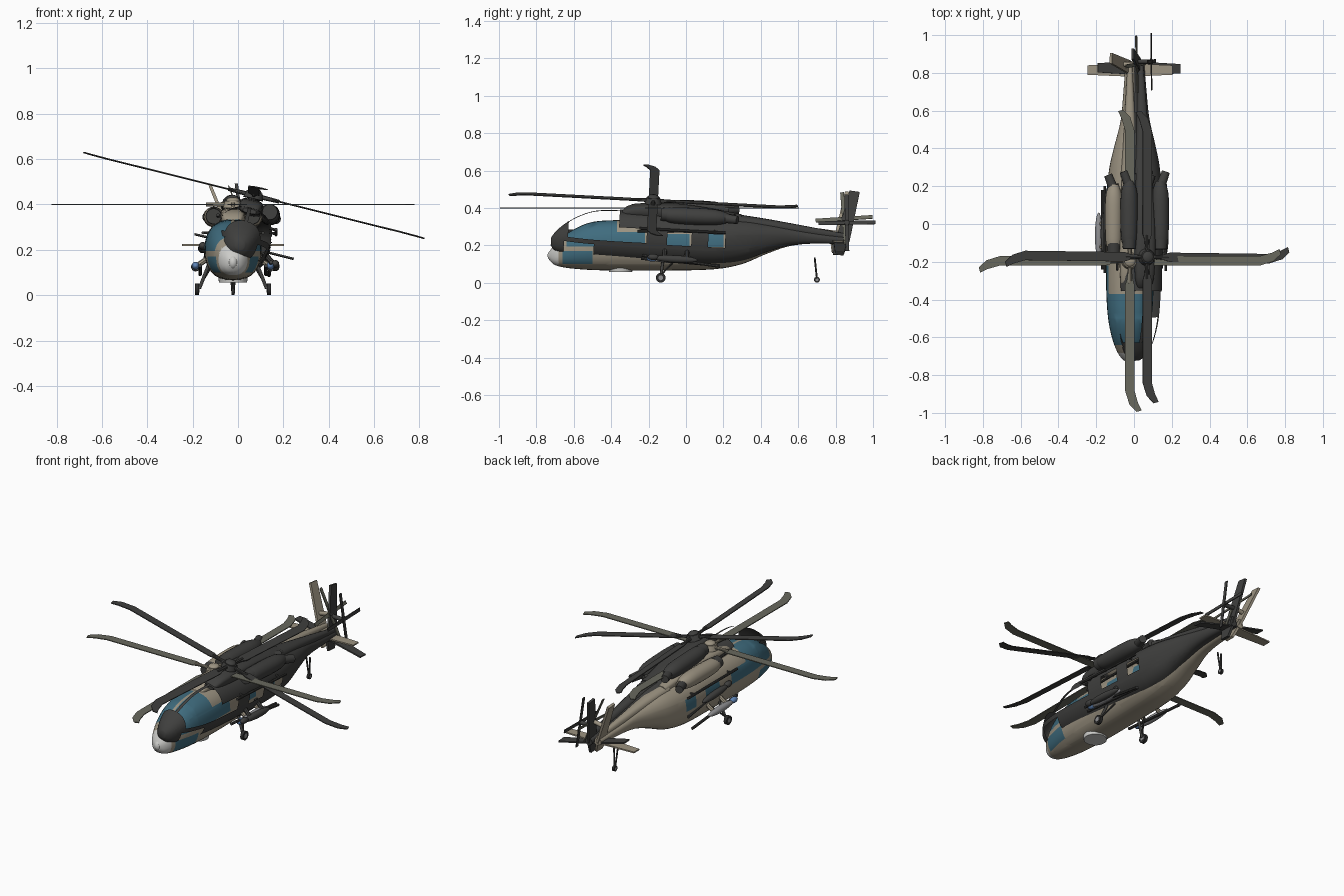
import bpy, bmesh
from math import sin, cos, pi, radians, copysign
from mathutils import Matrix, Vector

if "Cube" in bpy.data.objects:
    bpy.data.objects.remove(bpy.data.objects["Cube"])


def material(name, rgb):
    m = bpy.data.materials.new(name)
    m.use_nodes = True
    m.diffuse_color = (*rgb, 1)
    m.node_tree.nodes["Principled BSDF"].inputs["Base Color"].default_value = (*rgb, 1)
    return m


SAND = material("sand paint", (.33, .29, .22))
DARK = material("charcoal paint", (.05, .05, .048))
GLASS = material("blue glass", (.05, .15, .21))
OLIVE = material("olive blade", (.14, .14, .11))
WHITE = material("pale radome", (.6, .6, .58))
GREY = material("mid grey", (.28, .28, .29))
LAMP = material("lamp blue", (.12, .24, .48))
TYRE = material("tyre black", (.025, .025, .025))

frame = Matrix()  # placement of the airframe being built
prefix = ""


def finish(name, bm, *mats, smooth=True):
    bmesh.ops.recalc_face_normals(bm, faces=bm.faces)
    me = bpy.data.meshes.new(prefix + name)
    bm.to_mesh(me)
    bm.free()
    for m in mats:
        me.materials.append(m)
    ob = bpy.data.objects.new(prefix + name, me)
    bpy.context.collection.objects.link(ob)
    ob.matrix_world = frame
    if smooth:
        bpy.ops.object.select_all(action='DESELECT')
        ob.select_set(True)
        bpy.context.view_layer.objects.active = ob
        bpy.ops.object.shade_smooth_by_angle(angle=radians(40))
    return ob


def tube(name, a, b, r, mat, r2=None, n=12):
    a, b = Vector(a), Vector(b)
    m = Matrix.Translation((a + b) / 2) @ (b - a).to_track_quat('Z', 'Y').to_matrix().to_4x4()
    bm = bmesh.new()
    bmesh.ops.create_cone(bm, cap_ends=True, segments=n, radius1=r,
                          radius2=r if r2 is None else r2, depth=(b - a).length, matrix=m)
    return finish(name, bm, mat)


def ball(name, loc, scale, mat):
    bm = bmesh.new()
    m = Matrix.Translation(loc) @ Matrix.Rotation(pi / 2, 4, 'X')
    bmesh.ops.create_uvsphere(bm, u_segments=20, v_segments=12, radius=1)
    bm.transform(Matrix.Translation(loc) @ Matrix.Diagonal((*scale, 1)) @ Matrix.Rotation(pi / 2, 4, 'X'))
    return finish(name, bm, mat)


def plate(name, pts, thick, place, mat):
    """Extrude a flat outline in local xy, then place it."""
    bm = bmesh.new()
    f = bm.faces.new([bm.verts.new((x, y, -thick / 2)) for x, y in pts])
    ext = bmesh.ops.extrude_face_region(bm, geom=[f])["geom"]
    bmesh.ops.translate(bm, vec=(0, 0, thick), verts=[v for v in ext if isinstance(v, bmesh.types.BMVert)])
    bm.transform(place)
    return finish(name, bm, mat, smooth=False)


def spline(rows, steps):
    """Smooth interpolation through a list of rows."""
    out = []
    for i in range(len(rows) - 1):
        q = [rows[max(0, min(len(rows) - 1, i + k))] for k in (-1, 0, 1, 2)]
        for s in range(steps):
            t = s / steps
            out.append([b + .5 * t * (c - a + t * (2 * a - 5 * b + 4 * c - d + t * (3 * (b - c) + d - a)))
                        for a, b, c, d in zip(*q)])
    return out + [list(rows[-1])]


def loft(rows, power, steps=4, n=32):
    """Rows hold y, half width, bottom and top."""
    bm = bmesh.new()
    rings = []
    for y, w, lo, hi in spline(rows, steps):
        ring = []
        for k in range(n):
            c, s = cos(2 * pi * k / n), sin(2 * pi * k / n)
            x = copysign(abs(c) ** power, c) * w
            z = (lo + hi) / 2 + copysign(abs(s) ** power, s) * (hi - lo) / 2
            ring.append(bm.verts.new((x, y, z)))
        rings.append(ring)
    for a, b in zip(rings, rings[1:]):
        for k in range(n):
            bm.faces.new((a[k - 1], a[k], b[k], b[k - 1]))
    bm.faces.new(rings[0])
    bm.faces.new(rings[-1])
    return bm


HULL = [(-.73, .02, .125, .165), (-.71, .045, .10, .195), (-.67, .07, .085, .235),
        (-.60, .095, .075, .285), (-.5, .115, .068, .325), (-.35, .125, .065, .335),
        (-.1, .125, .065, .335), (.15, .124, .072, .33), (.3, .108, .10, .325),
        (.42, .08, .15, .31), (.55, .048, .195, .292), (.7, .034, .212, .27), (.86, .022, .215, .255)]


def is_glass(c):
    x, y, z = abs(c.x), c.y, c.z
    canopy = x > .008 and z > .195 and (-.64 < y < -.37 or (-.37 < y < -.22 and z < .27))
    chin = x > .05 and .1 < z < .17 and -.66 < y < -.5
    cabin = .19 < z < .26 and (-.11 < y < .02 or .11 < y < .2)
    return canopy or chin or cabin


def fuselage(paint, glazed):
    bm = loft(HULL, .85)
    cuts = [('y', v) for v in (-.66, -.64, -.5, -.37, -.22, -.11, .02, .11, .2)]
    cuts += [('z', v) for v in (.1, .17, .19, .195, .26, .27)] + [('x', v) for v in (-.05, -.008, .008, .05)]
    for axis, v in cuts:
        no = Vector([axis == k for k in "xyz"])
        bmesh.ops.bisect_plane(bm, geom=bm.verts[:] + bm.edges[:] + bm.faces[:], plane_co=no * v, plane_no=no)
    panes = [f for f in bm.faces if is_glass(f.calc_center_median())]
    if glazed:
        for f in panes:
            f.material_index = 1
        for f in bm.faces:
            if f.calc_center_median().y < -.68:
                f.material_index = 2
    else:
        bmesh.ops.delete(bm, geom=panes, context='FACES')
    finish("fuselage", bm, paint, GLASS, WHITE)


def rotor(name, centre, radius, chord, rot, mat, hub_mat, sweep):
    m = Matrix.Translation(centre) @ rot
    tip = radius * .86
    h = chord / 2
    outline = [(.04, -h * .4), (radius * .12, -h * .6), (radius * .16, -h), (tip, -h), (radius * .95, -h + sweep * .5),
               (radius, sweep - h * .4), (radius * .99, sweep + h * .7), (radius * .94, h + sweep * .4),
               (tip, h), (radius * .16, h), (radius * .12, h * .6), (.04, h * .4)]
    if radius < .3:
        outline = [(0, -h), (radius, -h), (radius, h), (0, h)]
    for k in range(4):
        plate(f"{name}_blade_{k + 1}", outline, .005, m @ Matrix.Rotation(k * pi / 2, 4, 'Z'), mat)
    s = .045 if radius > .3 else .016
    tube(name + "_hub", m @ Vector((0, 0, -s * .35)), m @ Vector((0, 0, s * .35)), s, hub_mat, s * .8, 20)
    for k in range(4):
        d = Matrix.Rotation(k * pi / 2, 3, 'Z') @ Vector((radius * .15, 0, 0))
        tube(f"{name}_grip_{k + 1}", m @ Vector((0, 0, 0)), m @ d, s * .25, hub_mat, s * .18, 8)


def airframe(paint, blade, pod, lamp, radius, glazed):
    fuselage(paint, glazed)
    # Roof housing and tail spine
    finish("gearbox_fairing", loft([(-.36, .03, .31, .33), (-.3, .05, .31, .37), (-.1, .055, .31, .385),
                                    (.1, .05, .3, .37), (.28, .04, .3, .345)], .6, 3, 20), paint)
    finish("tail_spine", loft([(.25, .05, .28, .345), (.45, .035, .26, .325), (.86, .012, .23, .27)], .8, 3, 16), paint)
    # Engines with intakes and exhausts
    for s, side in ((1, "left"), (-1, "right")):
        finish(side + "_engine_pod", loft([(-.13, .03, .32, .375), (-.1, .042, .305, .385), (.0, .046, .3, .39),
                                           (.14, .044, .305, .388), (.21, .025, .32, .37)], 1, 3, 20), paint
               ).matrix_world = frame @ Matrix.Translation((s * .085, 0, 0))
        tube(side + "_intake", (s * .085, -.15, .348), (s * .085, -.1, .348), .034, DARK, .038, 20)
        tube(side + "_exhaust", (s * .085, .18, .345), (s * .115, .26, .345), .026, DARK, .022, 16)
        # Side rail, stub wing, store and lamp
        tube(side + "_rail", (s * .132, -.26, .275), (s * .132, .2, .275), .007, DARK, n=8)
        for y in (-.2, .14):
            tube(side + "_rail_bracket", (s * .1, y, .275), (s * .132, y, .275), .006, DARK, n=8)
        for y in (-.12, 0):
            tube(side + "_stub", (s * .1, y, .17), (s * .165, y, .125), .012, paint, n=8)
        ball(side + "_store", (s * .165, -.06, .125), (.02, .12, .02), pod)
        ball(side + "_lamp", (s * .165, -.18, .13), (.017, .03, .017), lamp)
        tube(side + "_gun_bar", (s * .145, -.24, .13), (s * .145, .18, .092), .008, DARK, n=8)
    # Belly radar
    tube("belly_radar", (0, -.35, .057), (0, -.35, .085), .062, WHITE if glazed else DARK, .066, 28)
    # Rotor mast and main rotor
    tube("rotor_mast", (0, -.195, .36), (0, -.195, .4), .018, DARK)
    rotor("main_rotor", (0, -.195, .4), radius, .05, Matrix(), blade, paint, .045)
    ball("rotor_cap", (0, -.195, .418), (.03, .03, .014), paint)
    # Canted fin, tailplane and tail rotor
    cant = Matrix.Rotation(radians(-22), 4, 'Y')
    upright = Matrix(((0, 0, 1), (1, 0, 0), (0, 1, 0))).to_4x4()
    plate("tail_fin", [(.78, -.08), (.835, -.08), (.865, .0), (.905, .265), (.85, .27), (.8, .04), (.77, .0)],
          .014, Matrix.Translation((0, 0, .235)) @ cant @ upright, paint)
    plate("tailplane", [(-.225, .79), (0, .78), (.225, .79), (.225, .84), (0, .85), (-.225, .84)],
          .008, Matrix.Translation((0, 0, .222)), paint)
    tube("tail_rotor_shaft", (-.04, .845, .325), (.035, .845, .34), .012, paint)
    rotor("tail_rotor", (.037, .845, .342), .152, .02,
          cant @ Matrix.Rotation(pi / 2, 4, 'Y') @ Matrix.Rotation(radians(4), 4, 'Z'), blade, DARK, 0)


def wheel(name, x, y, r, w):
    tube(name, (x - w, y, r), (x + w, y, r), r, TYRE, n=20)
    tube(name + "_cap", (x - w * 1.1, y, r), (x + w * 1.1, y, r), r * .5, GREY, n=14)


# First airframe, upright, with its landing gear
prefix = "sand_"
frame = Matrix.Translation((-.022, 0, 0))
airframe(SAND, OLIVE, GREY, LAMP, .8, True)
ball("nose_sensor", (0, -.715, .145), (.022, .025, .03), WHITE)
for s, side in ((1, "left"), (-1, "right")):
    wheel(side + "_main_wheel", s * .158, -.135, .026, .009)
    tube(side + "_gear_leg", (s * .105, -.12, .14), (s * .148, -.135, .03), .008, DARK, n=10)
    tube(side + "_gear_brace", (s * .1, -.06, .12), (s * .148, -.135, .04), .005, DARK, n=8)
    tube(side + "_tail_strut", (s * .012, .688, .135), (s * .003, .7, .02), .005, DARK, n=8)
wheel("tail_wheel", 0, .7, .016, .007)

# Second airframe, rolled and pitched, with open window frames
prefix = "charcoal_"
frame = (Matrix.Translation((.07, -.175, .44)) @ Matrix.Rotation(radians(-3), 4, 'X')
         @ Matrix.Rotation(radians(14), 4, 'Y') @ Matrix.Translation((0, .195, -.4)))
airframe(DARK, DARK, DARK, DARK, .775, False)
